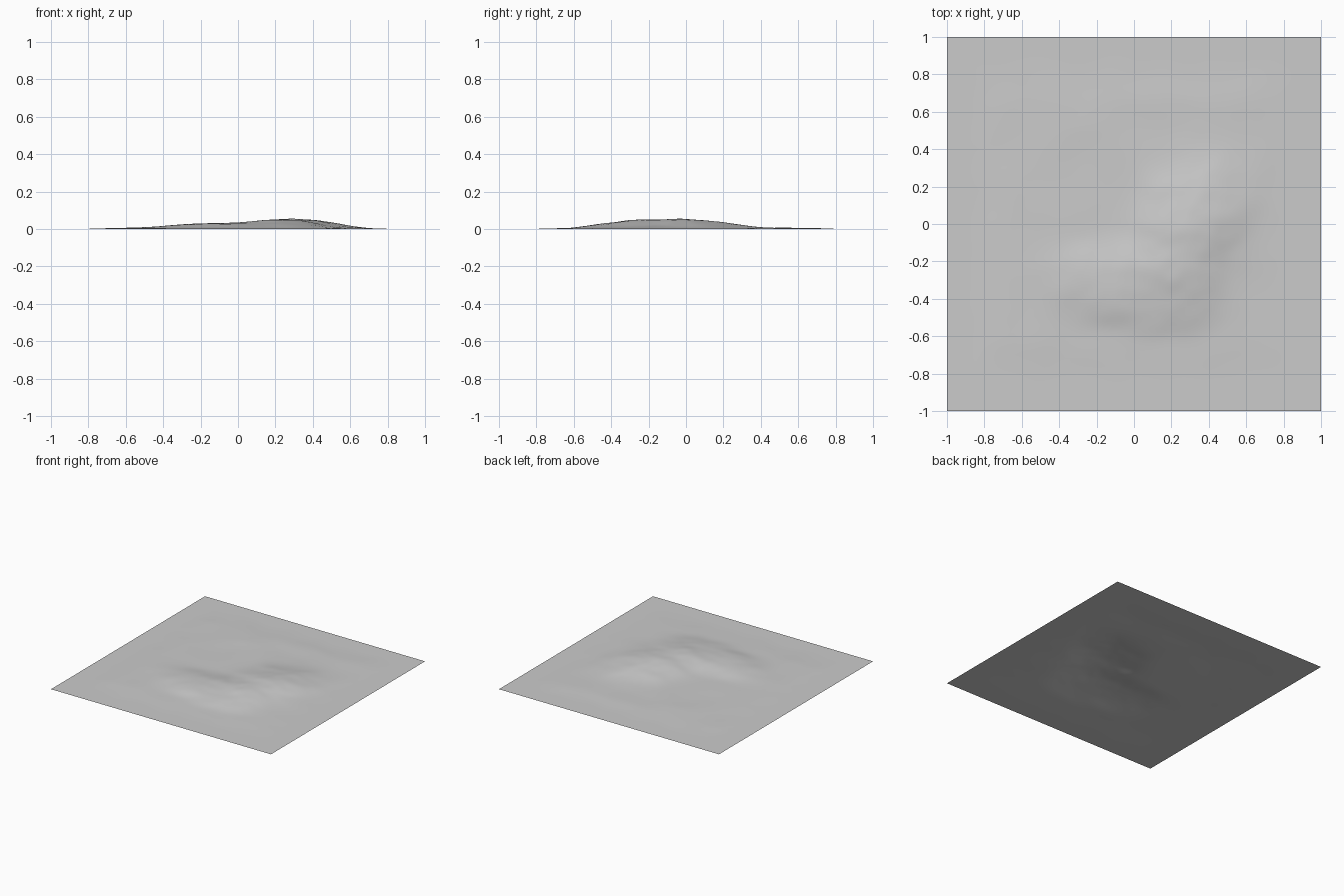
import bpy
import bmesh
from math import cos, sin, radians, exp
from mathutils import Vector, noise

cube = bpy.data.objects.get("Cube")
if cube:
    bpy.data.objects.remove(cube, do_unlink=True)

# Mounds: centre x, centre y, radius x, radius y, turn in degrees, height, flatness
MOUNDS = [
    (0.32, -0.01, 0.21, 0.28, -15, 0.040, 2.6),   # main hill
    (0.24, -0.02, 0.28, 0.22, 40, 0.009, 2.0),    # shoulder of the hill
    (0.02, -0.35, 0.42, 0.19, -8, 0.021, 4.0),    # front shelf
    (-0.05, -0.25, 0.40, 0.17, 15, 0.005, 2.0),   # ridge joining shelf and hill
    (-0.28, 0.50, 0.14, 0.12, 0, 0.003, 2.0),     # small back knoll
    (0.30, 0.70, 0.45, 0.10, 5, 0.002, 2.0),      # low back rise
    (-0.55, -0.10, 0.25, 0.35, 0, 0.002, 2.0),    # low side rise
]


def mound(x, y, cx, cy, rx, ry, turn, height, flat):
    a = radians(turn)
    dx, dy = x - cx, y - cy
    u = (dx * cos(a) + dy * sin(a)) / rx
    v = (dy * cos(a) - dx * sin(a)) / ry
    return height * exp(-0.7 * (u * u + v * v) ** (flat / 2))


def ease(t):
    t = max(0.0, min(1.0, t))
    return t * t * (3 - 2 * t)


def ground_height(x, y):
    # Wobble the outlines so the slopes look eroded
    p = Vector((x * 5, y * 5, 0))
    wx = x + 0.035 * noise.noise(p)
    wy = y + 0.035 * noise.noise(p + Vector((7, 3, 1)))
    hills = sum(mound(wx, wy, *m) for m in MOUNDS)
    # Low rolling base that fades into the flat border
    edge = ease((0.88 - abs(wx)) / 0.25) * ease((0.87 - abs(wy)) / 0.25)
    base = 0.004 + 0.002 * noise.noise(p * 0.8)
    detail = 0.05 * hills * noise.noise(p * 2.5)
    return max(0.0, edge * (base + hills + detail))


# Terrain sheet
bm = bmesh.new()
bmesh.ops.create_grid(bm, x_segments=100, y_segments=100, size=1)
for v in bm.verts:
    v.co.z = ground_height(v.co.x, v.co.y)
mesh = bpy.data.meshes.new("terrain")
bm.to_mesh(mesh)
bm.free()
terrain = bpy.data.objects.new("terrain", mesh)
bpy.context.collection.objects.link(terrain)

# Plain grey ground
grey = bpy.data.materials.new("ground grey")
grey.use_nodes = True
grey.diffuse_color = (0.6, 0.6, 0.6, 1)
grey.node_tree.nodes["Principled BSDF"].inputs["Base Color"].default_value = (0.6, 0.6, 0.6, 1)
mesh.materials.append(grey)
for poly in mesh.polygons:
    poly.use_smooth = True
